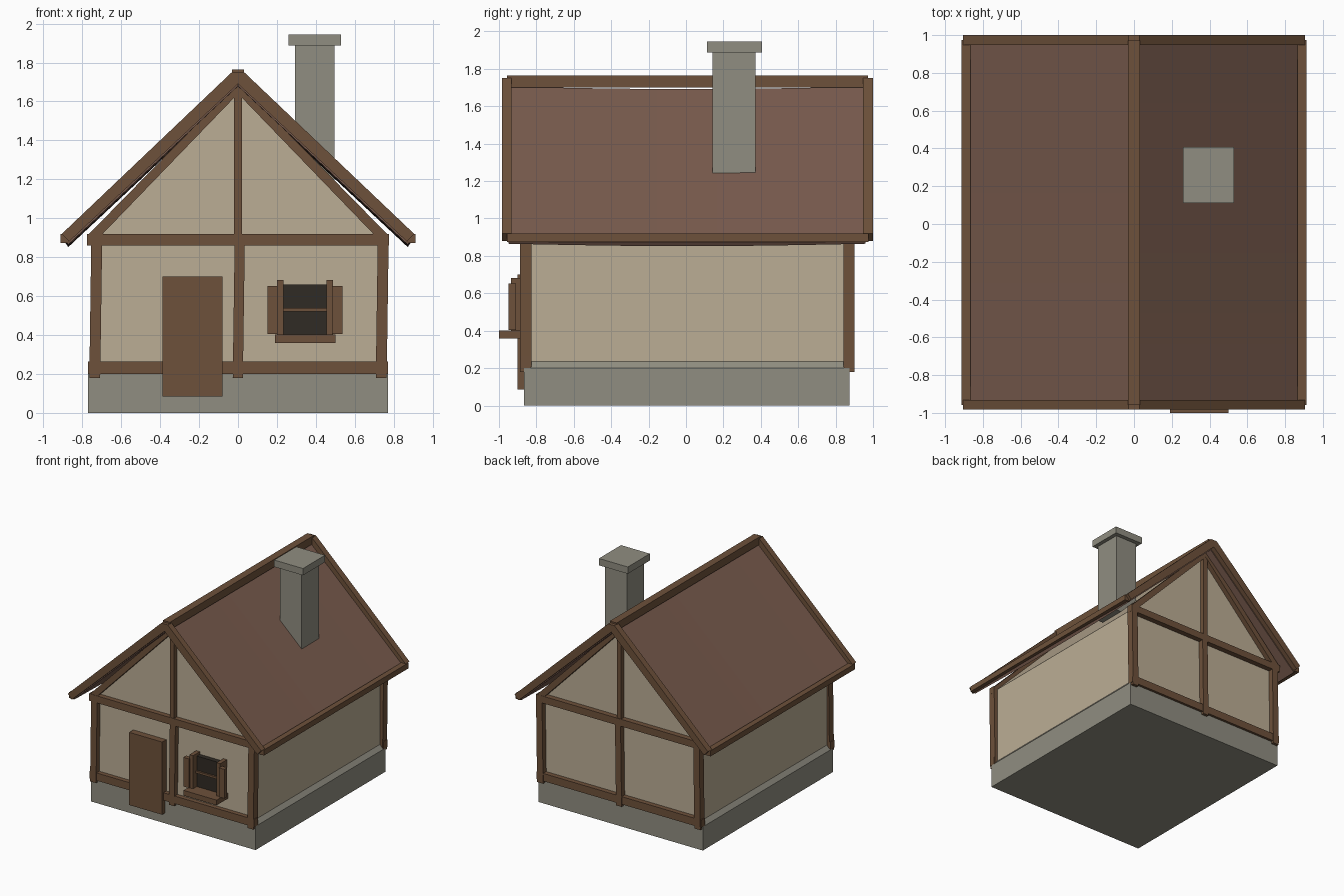
import bpy, bmesh, math

if "Cube" in bpy.data.objects:
    bpy.data.objects.remove(bpy.data.objects["Cube"])


def material(name, rgb):
    m = bpy.data.materials.new(name)
    m.diffuse_color = (*rgb, 1)
    m.use_nodes = True
    m.node_tree.nodes["Principled BSDF"].inputs["Base Color"].default_value = m.diffuse_color
    return m


PLASTER = material("plaster", (0.50, 0.42, 0.30))
WOOD = material("timber", (0.155, 0.083, 0.043))
ROOF = material("roofing", (0.19, 0.105, 0.075))
STONE = material("stone", (0.28, 0.27, 0.22))
GLASS = material("dark_glass", (0.03, 0.024, 0.018))


def prism(name, profile, y0, y1, mat, steps=1, sag=0.0):
    """Extrude an x-z profile along y, optionally sagging mid-length."""
    bm = bmesh.new()
    rings = []
    for i in range(steps + 1):
        t = i / steps
        dz = -sag * math.sin(math.pi * t)
        rings.append([bm.verts.new((x, y0 + (y1 - y0) * t, z + dz)) for x, z in profile])
    n = len(profile)
    for a, b in zip(rings, rings[1:]):
        for k in range(n):
            bm.faces.new((a[k], a[(k + 1) % n], b[(k + 1) % n], b[k]))
    bm.faces.new(rings[0])
    bm.faces.new(rings[-1][::-1])
    bmesh.ops.recalc_face_normals(bm, faces=bm.faces[:])
    mesh = bpy.data.meshes.new(name)
    bm.to_mesh(mesh)
    bm.free()
    mesh.materials.append(mat)
    ob = bpy.data.objects.new(name, mesh)
    bpy.context.collection.objects.link(ob)
    return ob


def box(name, x0, x1, y0, y1, z0, z1, mat, lean=0.0):
    return prism(name, [(x0, z0), (x1, z0), (x1 + lean, z1), (x0 + lean, z1)], y0, y1, mat)


def flip(profile, s):
    return [(x * s, z) for x, z in profile]


# Stone plinth with sloped side ledges, and the plastered house body
prism("plinth", [(-.77, 0), (.77, 0), (.77, .20), (.74, .235), (-.74, .235), (-.77, .20)],
      -.865, .875, STONE)
prism("walls", [(-.74, .2), (.74, .2), (.74, .9), (0, 1.66), (-.74, .9)], -.845, .855, PLASTER)

# Timber framing on both gable ends
for end, y0, y1 in (("front", -.887, -.827), ("back", .842, .90)):
    box(end + "_sill_beam", -.77, .77, y0 + .004, y1 - .004, .20, .265, WOOD)
    box(end + "_tie_beam", -.775, .775, y0, y1, .86, .92, WOOD)
    box(end + "_left_post", -.764, -.708, y0, y1, .18, .88, WOOD, .01)
    box(end + "_right_post", .708, .764, y0, y1, .18, .88, WOOD, .01)
    box(end + "_centre_post", -.027, .025, y0, y1, .18, .88, WOOD, .01)
    box(end + "_king_post", -.02, .02, y0 + .004, y1 - .004, .91, 1.66, WOOD)
    for side, s in (("left", -1), ("right", 1)):
        prism(f"{end}_{side}_gable_beam",
              flip([(.70, .915), (.77, .915), (0, 1.70), (0, 1.64)], s),
              y0 + .002, y1 - .002, WOOD)

# Roof: sagging slabs, bargeboards, eave beams and ridge beam
for side, s in (("left", -1), ("right", 1)):
    prism(side + "_roof_slab", flip([(.015, 1.705), (.89, .89), (.872, .865), (0, 1.68)], s),
          -.95, .96, ROOF, 12, .013)
    barge = flip([(.905, .92), (.868, .88), (0, 1.69), (0, 1.752), (.03, 1.752)], s)
    prism(side + "_front_bargeboard", barge, -.983, -.933, WOOD)
    prism(side + "_back_bargeboard", barge, .947, 1.0, WOOD)
    prism(side + "_eave_beam", flip([(.866, .873), (.913, .873), (.913, .92), (.866, .92)], s),
          -.957, .975, WOOD)
box("ridge_beam", -.032, .032, -.957, .972, 1.70, 1.765, WOOD)

# Chimney
box("chimney_stack", .293, .497, .142, .372, 1.20, 1.89, STONE)
box("chimney_cap", .26, .53, .112, .407, 1.887, 1.945, STONE)

# Door
box("door", -.388, -.08, -.90, -.84, .085, .70, WOOD)

# Window with frame, open shutters and sill
box("window_glass", .225, .465, -.885, -.84, .39, .66, GLASS)
box("window_crossbar", .225, .465, -.90, -.87, .522, .54, WOOD)
box("window_sill", .19, .50, -1.0, -.84, .358, .402, WOOD)
for side, s in (("left", -1), ("right", 1)):
    c = .344
    a, b = sorted((c + s * .11, c + s * .144))
    box(side + "_window_jamb", a, b, -.935, -.84, .40, .682, WOOD)
    a, b = sorted((c + s * .14, c + s * .192))
    box(side + "_shutter", a, b, -.948, -.91, .405, .652, WOOD)
